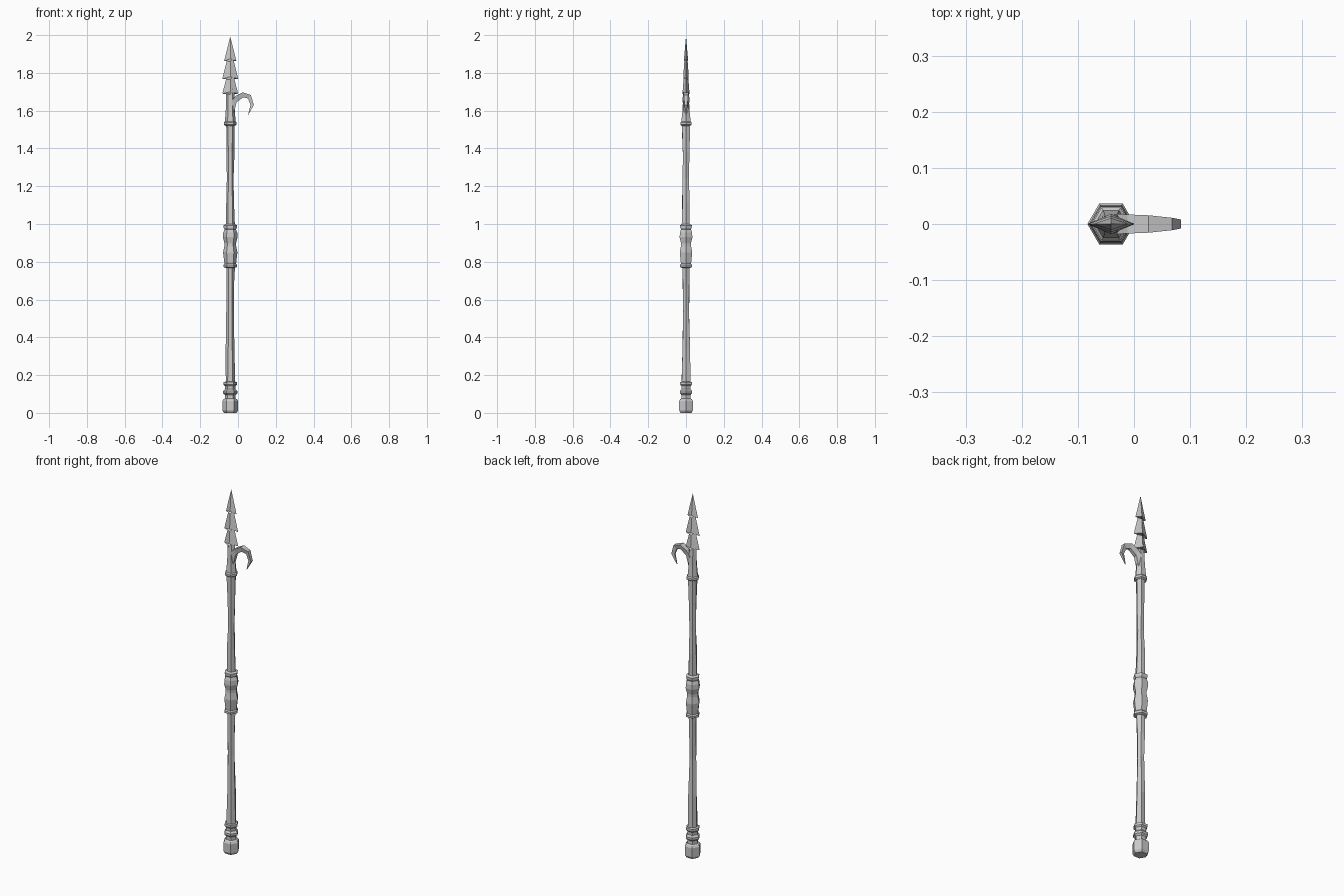
import bpy, math, random

if "Cube" in bpy.data.objects:
    bpy.data.objects.remove(bpy.data.objects["Cube"])
random.seed(4)
CX = -0.041  # pole axis


def make(name, rings):
    """Skin equal-sized vertex rings into a closed, flat-faced mesh."""
    n = len(rings[0])
    verts = [p for r in rings for p in r]
    faces = []
    for k in range(len(rings) - 1):
        a, b = k * n, (k + 1) * n
        for i in range(n):
            j = (i + 1) % n
            faces.append((a + i, a + j, b + j, b + i))
    faces.append(tuple(reversed(range(n))))
    faces.append(tuple(range(len(verts) - n, len(verts))))
    me = bpy.data.meshes.new(name)
    me.from_pydata(verts, [], faces)
    ob = bpy.data.objects.new(name, me)
    bpy.context.collection.objects.link(ob)
    bpy.context.view_layer.objects.active = ob
    bpy.ops.object.mode_set(mode='EDIT')
    bpy.ops.mesh.select_all(action='SELECT')
    bpy.ops.mesh.remove_doubles(threshold=1e-5)
    bpy.ops.mesh.normals_make_consistent(inside=False)
    bpy.ops.object.mode_set(mode='OBJECT')
    return ob


def hex_ring(z, rx, ry=None, jitter=0.0):
    ry = rx if ry is None else ry
    pts = []
    for i in range(6):
        a = math.radians(60 * i)
        s = 1 + random.uniform(-jitter, jitter)
        pts.append((CX + rx * s * math.cos(a), ry * s * math.sin(a), z))
    return pts


def turned(name, profile, jitter=0.0):
    return make(name, [hex_ring(z, r, None, jitter) for z, r in profile])


# Pommel with its two rings
turned("pommel", [(0, .033), (.013, .042), (.062, .042), (.072, .036), (.076, .028),
                  (.095, .028), (.104, .038), (.116, .038), (.126, .028),
                  (.143, .029), (.15, .036), (.163, .036), (.166, .022)])

# Hand-carved wooden shafts
turned("lower_shaft", [(.15, .025), (.34, .0225), (.54, .019), (.66, .021), (.78, .023)], .12)
turned("upper_shaft", [(.98, .024), (1.12, .0215), (1.24, .0185), (1.38, .021), (1.53, .024)], .12)

# Wrapped grip
turned("grip", [(.768, .025), (.772, .036), (.784, .037), (.79, .031), (.85, .038),
                (.885, .031), (.90, .031), (.93, .039), (.955, .037), (.972, .03),
                (.98, .035), (.993, .036), (.999, .025)])

# Head collar and socket, flattening towards the blade
turned("collar", [(1.52, .025), (1.526, .034), (1.537, .034), (1.543, .028)])
make("socket", [hex_ring(1.535, .029), hex_ring(1.60, .024, .022),
                hex_ring(1.66, .022, .018), hex_ring(1.72, .021, .013)])

# Barbed blade: edge height, edge half width, ridge height, ridge half thickness
blade_rows = [(1.705, .018, 1.685, .017), (1.69, .042, 1.70, .018),
              (1.785, .017, 1.765, .013), (1.768, .042, 1.78, .0145),
              (1.88, .014, 1.86, .009), (1.864, .032, 1.875, .0105),
              (1.99, .0005, 1.99, .0005)]
make("barbed_blade", [[(CX + w, 0, ze), (CX, t, zr), (CX - w, 0, ze), (CX, -t, zr)]
                      for ze, w, zr, t in blade_rows])

# Side hook: outer x, z; inner x, z; half width
hook_rows = [(-.035, 1.65, -.028, 1.57, .018), (-.012, 1.678, -.007, 1.645, .017),
             (.026, 1.697, .028, 1.671, .0155), (.068, 1.683, .053, 1.664, .011),
             (.084, 1.63, .066, 1.63, .008), (.054, 1.577, .053, 1.578, .002)]
make("hook", [[(xo, -h, zo), (xo, h, zo), (xi, h * .55, zi), (xi, -h * .55, zi)]
              for xo, zo, xi, zi, h in hook_rows])
